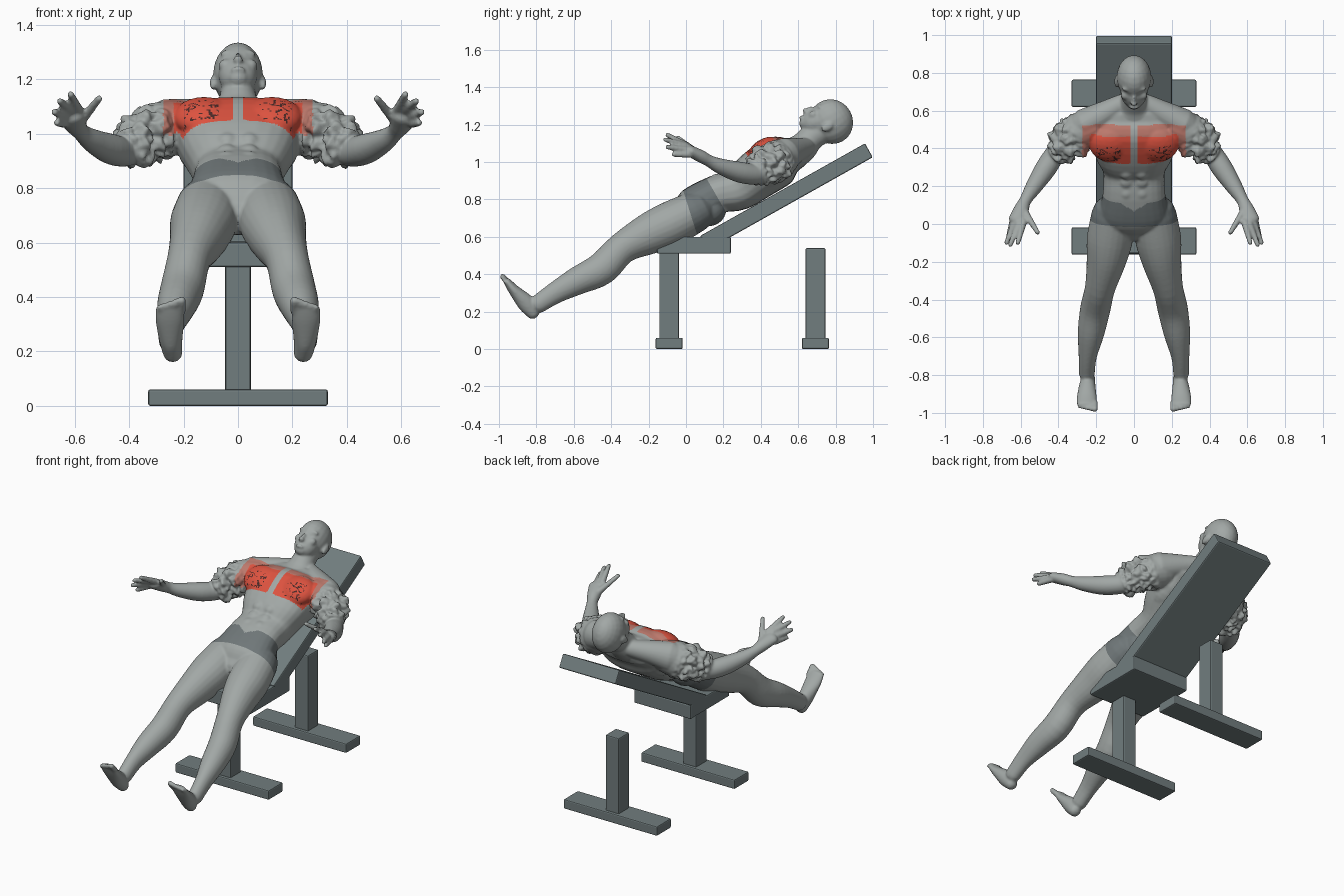
import bpy, bmesh, math
from mathutils import Vector, Matrix, noise

cube = bpy.data.objects.get("Cube")
if cube:
    bpy.data.objects.remove(cube, do_unlink=True)


def material(name, rgb):
    m = bpy.data.materials.new(name)
    m.use_nodes = True
    m.diffuse_color = (*rgb, 1)
    bsdf = m.node_tree.nodes["Principled BSDF"]
    bsdf.inputs["Base Color"].default_value = (*rgb, 1)
    bsdf.inputs["Roughness"].default_value = 0.7
    return m


skin = material("pale grey", (.36, .39, .38))
cloth = material("shorts grey", (.16, .185, .19))
red = material("muscle red", (.72, .085, .05))
faded = material("faded red", (.5, .19, .15))
dark = material("dark red", (.07, .022, .02))
steel = material("bench grey", (.165, .205, .21))


# Bench
def box(name, centre, size, tilt=0):
    bm = bmesh.new()
    bmesh.ops.create_cube(bm, size=1, matrix=Matrix.Diagonal((*size, 1)))
    me = bpy.data.meshes.new(name)
    bm.to_mesh(me)
    bm.free()
    ob = bpy.data.objects.new(name, me)
    bpy.context.collection.objects.link(ob)
    ob.location = centre
    ob.rotation_euler.x = tilt
    me.materials.append(steel)
    bev = ob.modifiers.new("soft_edge", "BEVEL")
    bev.width = .007
    bev.segments = 2


box("seat", (0, .042, .555), (.4, .395, .09))
box("back_pad", (0, .537, .815), (.4, 1.011, .085), math.radians(29.3))
for side, y, top in (("front", -.09, .53), ("rear", .692, .54)):
    box(side + "_post", (0, y, top / 2 + .02), (.094, .106, top - .04))
    box(side + "_foot", (0, y, .03), (.66, .144, .06))

# Body frame: AXIS runs hip to crown, FRONT points out of the chest
ORIGIN = Vector((0, .16, .825))
LEAN = Matrix.Rotation(math.radians(-60), 4, "X")
AXIS = LEAN @ Vector((0, 0, 1))
FRONT = LEAN @ Vector((0, -1, 0))
body = bmesh.new()


def blob(x, d, s, rx, rd, rs):
    """Ellipsoid in the body frame, mirrored when off centre."""
    for sx in ({x, -x}):
        at = ORIGIN + FRONT * d + AXIS * s + Vector((sx, 0, 0))
        mat = Matrix.Translation(at) @ LEAN @ Matrix.Diagonal((rx, rd, rs, 1))
        bmesh.ops.create_uvsphere(body, u_segments=20, v_segments=12, radius=1, matrix=mat)


def spline(p, q, r, t, u):
    return tuple(.5 * (2 * b + (c - a) * u + (2 * a - 5 * b + 4 * c - d) * u * u
                       + (3 * b - a - 3 * c + d) * u ** 3) for a, b, c, d in zip(p, q, r, t))


def limb(sections, mirror=True, power=1.0, n=24):
    """Loft oval sections (x, y, z, half width, half depth) with rounded ends."""
    ext = [sections[0], *sections, sections[-1]]
    path = [spline(*ext[i:i + 4], k / 4) for i in range(len(sections) - 1) for k in range(4)]
    path.append(sections[-1])
    pts = [Vector(p[:3]) for p in path]
    rings = []
    for i, p in enumerate(path):
        t = (pts[min(i + 1, len(pts) - 1)] - pts[max(i - 1, 0)]).normalized()
        rings.append((pts[i], t, p[3], p[4]))

    def cap(ring, sign):
        c, t, a, b = ring
        m = min(a, b)
        return [(c + t * sign * m * off, t, a * k, b * k)
                for off, k in ((.45, .88), (.75, .62), (.9, .3))]

    rings = cap(rings[0], -1)[::-1] + rings + cap(rings[-1], 1)
    for sx in ((1, -1) if mirror else (1,)):
        loops = []
        for c, t, a, b in rings:
            side = (Vector((1, 0, 0)) - t * t.x).normalized()
            up = t.cross(side)
            loop = []
            for k in range(n):
                ang = 2 * math.pi * k / n
                co, si = math.cos(ang), math.sin(ang)
                v = c + side * a * math.copysign(abs(co) ** power, co) \
                    + up * b * math.copysign(abs(si) ** power, si)
                loop.append(body.verts.new((v.x * sx, v.y, v.z)))
            loops.append(loop)
        for l0, l1 in zip(loops, loops[1:]):
            for k in range(n):
                j = (k + 1) % n
                body.faces.new((l0[k], l0[j], l1[j], l1[k]))
        body.faces.new(loops[0][::-1])
        body.faces.new(loops[-1])


# Torso and neck
limb([(0, -.01, .71, .13, .085), (0, .05, .755, .185, .115), (0, .16, .825, .165, .103),
      (0, .283, .856, .165, .115), (0, .383, .933, .21, .133), (0, .5, 1.01, .24, .135),
      (0, .57, 1.04, .22, .09)], mirror=False, power=.8)
limb([(0, .55, 1.03, .16, .09), (0, .62, 1.075, .1, .08), (0, .67, 1.13, .068, .07),
      (0, .73, 1.17, .066, .07)], mirror=False)
limb([(.06, .64, 1.08, .05, .05), (.16, .58, 1.06, .07, .07), (.26, .53, 1.04, .08, .09)])

# Chest, belly and back muscles
blob(.125, .075, .345, .112, .062, .1)
for s, d in ((.04, .072), (.105, .063), (.17, .076)):
    blob(.04, d, s, .037, .028, .036)
blob(.12, -.06, .33, .1, .07, .13)
blob(.08, -.055, -.07, .09, .085, .09)

# Head and face
blob(0, .03, .73, .092, .122, .115)
blob(0, .07, .662, .072, .07, .088)
blob(0, .09, .607, .04, .035, .035)
blob(0, .14, .655, .011, .02, .035)
blob(0, .148, .638, .018, .018, .013)
blob(0, .122, .602, .026, .018, .012)
blob(.033, .128, .715, .032, .016, .012)
blob(.045, .11, .665, .025, .022, .025)
blob(.092, .016, .695, .012, .022, .035)

# Arms
limb([(.23, .51, 1.025, .1, .1), (.32, .47, 1.0, .1, .11), (.385, .4, .96, .075, .09)])
limb([(.34, .45, .965, .06, .06), (.41, .38, .935, .055, .055), (.47, .29, .945, .056, .056),
      (.535, .19, .975, .043, .043), (.575, .125, 1.005, .032, .032), (.595, .08, 1.03, .04, .034),
      (.615, .02, 1.06, .05, .03)])
for base, tip in (((.585, .01, 1.085), (.615, -.1, 1.145)), ((.61, 0, 1.085), (.655, -.11, 1.12)),
                  ((.635, 0, 1.065), (.675, -.1, 1.08)), ((.64, .02, 1.04), (.665, -.065, 1.04)),
                  ((.575, .06, 1.05), (.51, -.045, 1.13))):
    mid = [(a + b) / 2 for a, b in zip(base, tip)]
    limb([(*base, .019, .019), (*mid, .016, .016), (*tip, .013, .013)], n=12)

# Legs and feet
limb([(.11, .05, .735, .115, .11), (.128, -.08, .67, .122, .12), (.148, -.2, .615, .104, .11),
      (.18, -.34, .54, .08, .085), (.205, -.45, .43, .08, .088), (.228, -.58, .365, .07, .075),
      (.245, -.7, .3, .048, .058), (.25, -.79, .24, .042, .05)])
limb([(.24, -.82, .195, .036, .036), (.247, -.855, .245, .043, .047),
      (.25, -.92, .315, .053, .03), (.25, -.955, .36, .052, .02)])
for i in range(5):
    x = .207 + i * .02
    r = .016 - i * .0015
    limb([(x, -.945, .35 - i * .003, r, r), (x, -.98 + i * .003, .387 - i * .006, r, r)], n=10)

# Fuse the parts into one smooth skin
bmesh.ops.recalc_face_normals(body, faces=body.faces)
mesh = bpy.data.meshes.new("parts")
body.to_mesh(mesh)
body.free()
figure = bpy.data.objects.new("figure", mesh)
bpy.context.collection.objects.link(figure)
fuse = figure.modifiers.new("fuse", "REMESH")
fuse.mode = "VOXEL"
fuse.voxel_size = .0075
soften = figure.modifiers.new("soften", "SMOOTH")
soften.iterations = 3
graph = bpy.context.evaluated_depsgraph_get()
mesh = bpy.data.meshes.new_from_object(figure.evaluated_get(graph))
figure.modifiers.clear()
figure.data = mesh
mesh.name = "figure"
mesh.materials.clear()
for m in (skin, cloth, red, faded, dark):
    mesh.materials.append(m)

bm = bmesh.new()
bm.from_mesh(mesh)

# Rough, torn surface on the upper arms
shoulder, elbow = Vector((.27, .5, 1.02)), Vector((.43, .37, .93))
run = elbow - shoulder
bm.normal_update()
for v, nrm in [(v, v.normal.copy()) for v in bm.verts]:
    p = Vector((abs(v.co.x), v.co.y, v.co.z))
    t = (p - shoulder).dot(run) / run.length_squared
    if .0 < t < .95 and p.x > .24:
        w = min(1, t * 4, (.95 - t) * 8)
        v.co += nrm * w * (.05 * abs(noise.noise(p * 16)) + .02 * noise.noise(p * 38) - .008)

# Crisp shorts edges, then colours by region
hem, hem_n = Vector((0, .025, .72)), Vector((0, .95, .3)).normalized()
for co, no in ((ORIGIN, AXIS), (hem, hem_n)):
    bmesh.ops.bisect_plane(bm, geom=bm.verts[:] + bm.edges[:] + bm.faces[:], plane_co=co, plane_no=no)
for f in bm.faces:
    f.smooth = True
    f.material_index = 0
    c = f.calc_center_median()
    x = abs(c.x)
    s, d = (c - ORIGIN).dot(AXIS), (c - ORIGIN).dot(FRONT)
    if x < .3 and s < 0 and (c - hem).dot(hem_n) > 0:
        notch = d > 0 and s > -.045 + x * .6
        f.material_index = 0 if notch else 1
    elif .022 < x < .275 and .25 < s < .465 and d > .035:
        f.material_index = 2 if x < .235 and s < .415 else 3
        if .07 < x < .2 and .265 < s < .365 and abs(noise.noise(c * 38)) < .07:
            f.material_index = 4
bm.to_mesh(mesh)
bm.free()
